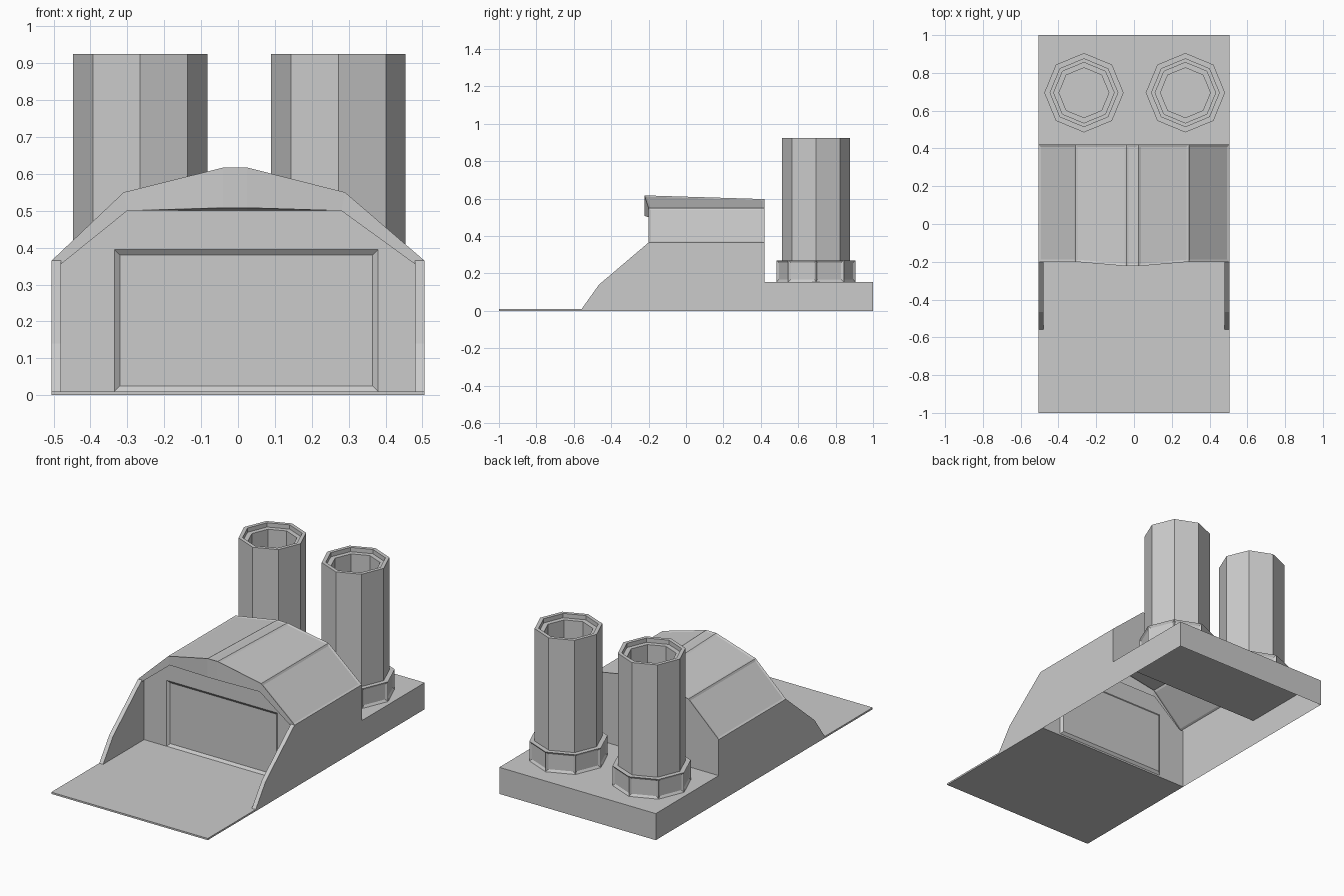
import bpy, bmesh
from math import cos, sin, pi
from mathutils import Vector

if "Cube" in bpy.data.objects:
    bpy.data.objects.remove(bpy.data.objects["Cube"])


def surface(name, polys, inset=None, facing=None):
    """Sheet object from polygons; inset = (filter, thickness, depth)."""
    bm = bmesh.new()
    for p in polys:
        bm.faces.new([bm.verts.new(v) for v in p])
    bmesh.ops.remove_doubles(bm, verts=bm.verts, dist=1e-5)
    bm.normal_update()
    if facing is None:
        bmesh.ops.recalc_face_normals(bm, faces=bm.faces)
    else:
        for f in bm.faces:
            if f.normal.dot(Vector(facing)) < 0:
                f.normal_flip()
    bm.normal_update()
    if inset:
        pick = [f for f in bm.faces if inset[0](f)]
        bmesh.ops.inset_individual(bm, faces=pick, thickness=inset[1],
                                   depth=inset[2], use_even_offset=True)
    me = bpy.data.meshes.new(name)
    bm.to_mesh(me)
    bm.free()
    ob = bpy.data.objects.new(name, me)
    bpy.context.collection.objects.link(ob)
    return ob


def prism(name, profile, x0, x1):
    """Closed solid: y-z profile extruded along x."""
    a = [(x0, y, z) for y, z in profile]
    b = [(x1, y, z) for y, z in profile]
    n = len(a)
    sides = [[a[i], a[(i + 1) % n], b[(i + 1) % n], b[i]] for i in range(n)]
    return surface(name, [a, b] + sides)


def strip(a, b):
    return [[a[i], a[i + 1], b[i + 1], b[i]] for i in range(len(a) - 1)]


W, FRONT, WALL, BACK, DECK = 0.505, -0.2, -0.18, 0.42, 0.155

# Landing ramp
prism("ramp", [(-1, 0), (-1, 0.01), (WALL, 0.01), (WALL, 0)], -W, W)

# Outer side walls and the sloped wing walls beside the ramp
for s, side in ((-1, "left"), (1, "right")):
    surface(side + "_side_wall", [
        [(s * W, y, z) for y, z in ((FRONT, 0), (FRONT, 0.365), (BACK, 0.365), (BACK, 0))],
        [(s * W, y, z) for y, z in ((BACK, 0), (BACK, DECK), (1, DECK), (1, 0))],
    ], facing=(s, 0, 0))
    prism(side + "_wing_wall",
          [(-0.565, 0), (-0.465, 0.14), (FRONT, 0.365), (WALL, 0.355), (WALL, 0)],
          s * 0.48, s * W)

# Rear deck, open underneath
surface("rear_deck", [
    [(-W, BACK, DECK), (W, BACK, DECK), (W, 1, DECK), (-W, 1, DECK)],
    [(-W, 1, DECK), (W, 1, DECK), (W, 1, 0), (-W, 1, 0)],
], facing=(0, 1, 1))

# Faceted roof with shallow panel seams
roof_front = [(-W, FRONT, 0.365), (-0.31, FRONT, 0.55), (-0.04, -0.223, 0.617),
              (0.025, -0.223, 0.617), (0.29, FRONT, 0.55), (W, FRONT, 0.365)]
roof_back = [(x, BACK, z if z < 0.6 else 0.597) for x, y, z in roof_front]
surface("roof", strip(roof_front, roof_back), (lambda f: True, 0.012, -0.004), (0, 0, 1))

# Back wall of the hangar
surface("back_wall", [[(-W, BACK, DECK)] + roof_back + [(W, BACK, DECK)]], facing=(0, 1, 0))

# Front border with the bulging lip above the door, and its inner reveal
border = [(-0.48, FRONT, 0.355), (-0.3, FRONT, 0.5), (-0.04, -0.223, 0.508),
          (0.025, -0.223, 0.508), (0.28, FRONT, 0.5), (0.48, FRONT, 0.355)]
reveal = [(x, WALL, min(z, 0.5)) for x, y, z in border]
surface("front_lip", strip(roof_front, border) + strip(border, reveal))

# Front wall with recessed door
a = [(x, WALL, z) for x, z in ((-0.48, 0.01), (-0.48, 0.355), (-0.3, 0.5),
                               (0.28, 0.5), (0.48, 0.355), (0.48, 0.01))]
bl, tl, tr, br = [(x, WALL, z) for x, z in ((-0.335, 0.01), (-0.335, 0.395),
                                           (0.38, 0.395), (0.38, 0.01))]
surface("door_wall", [[a[0], a[1], tl, bl], [a[1], a[2], tl], [a[2], a[3], tr, tl],
                      [a[3], a[4], tr], [a[4], a[5], br, tr], [bl, tl, tr, br]],
        (lambda f: abs(f.calc_center_median().x - 0.0225) < 0.01
         and f.calc_center_median().z < 0.3, 0.015, -0.012), (0, -1, 0))


# Octagonal chimneys: panelled collar, shaft, stepped rim and bore
def octagon(r, z, cx):
    return [(cx + r * cos(i * pi / 4), 0.695 + r * sin(i * pi / 4), z) for i in range(8)]


def lathe(profile, cx, cap):
    rings = [octagon(r, z, cx) for r, z in profile]
    faces = [q for p, n in zip(rings, rings[1:]) for q in strip(p + p[:1], n + n[:1])]
    return faces + ([rings[-1]] if cap else [])


for cx, side in ((-0.265, "left"), (0.272, "right")):
    surface(side + "_chimney_collar",
            lathe([(0.21, DECK), (0.21, 0.27), (0.182, 0.27), (0.182, DECK)], cx, False),
            (lambda f, cx=cx: abs(f.normal.z) < 0.1 and
             (f.calc_center_median().xy - Vector((cx, 0.695))).length > 0.18, 0.013, -0.008))
    surface(side + "_chimney",
            lathe([(0.182, DECK), (0.182, 0.925), (0.16, 0.925), (0.16, 0.9),
                   (0.132, 0.9), (0.132, 0.6)], cx, True))
